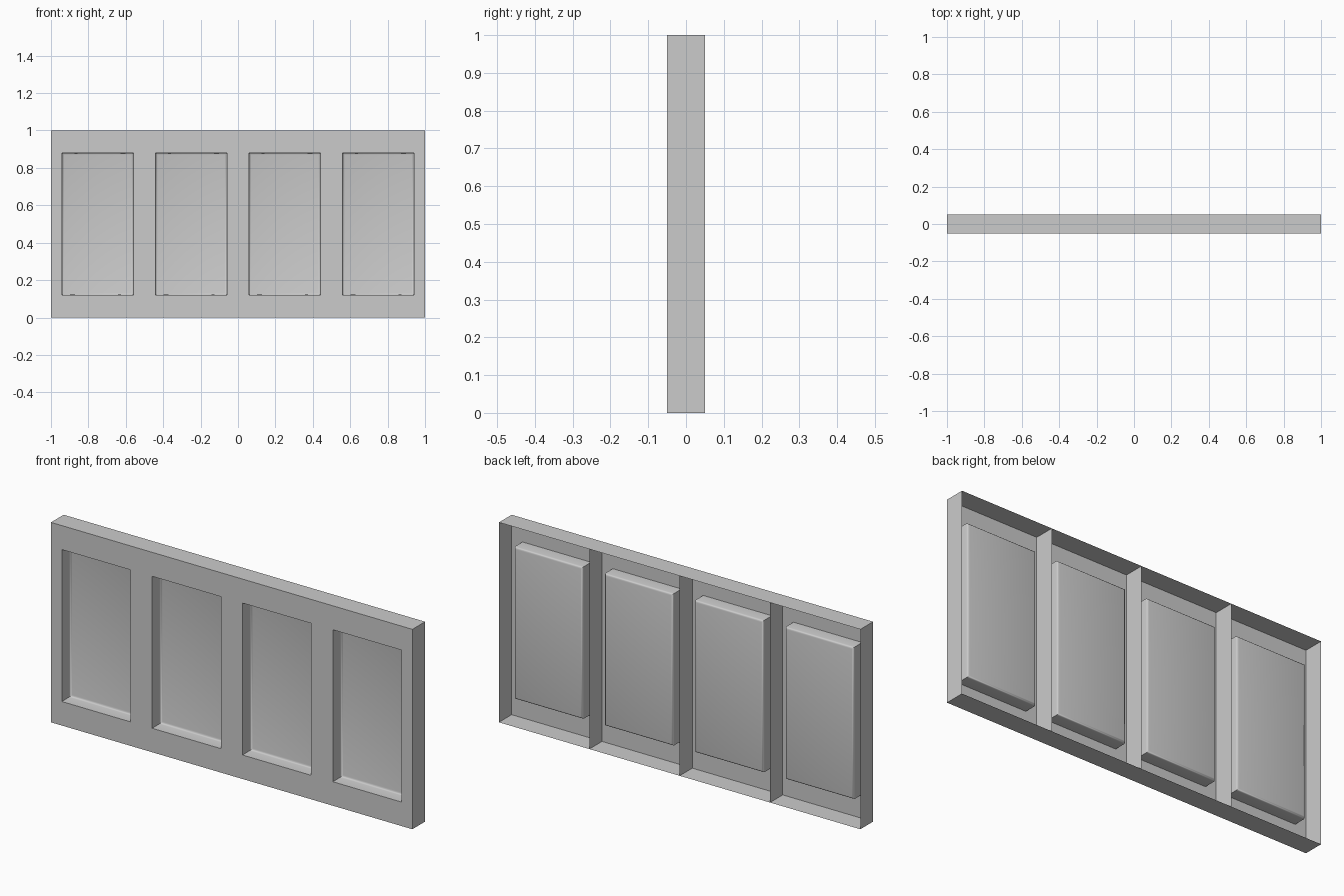
import bpy, bmesh

if "Cube" in bpy.data.objects:
    bpy.data.objects.remove(bpy.data.objects["Cube"])

W, H, D = 0.5, 1.0, 0.05          # panel width, height, half depth
MX, MZ, DEPTH = 0.06, 0.12, 0.067  # frame margins and recess depth


def make_panel(name, cx):
    bm = bmesh.new()

    def ring(mx, mz, y):
        x, z0, z1 = W / 2 - mx, mz, H - mz
        return [bm.verts.new((cx + sx * x, y, z)) for sx, z in
                ((-1, z0), (1, z0), (1, z1), (-1, z1))]

    # Open back rim, front outline, recess opening, recess floor
    rings = [ring(0, 0, D), ring(0, 0, -D), ring(MX, MZ, -D), ring(MX, MZ, -D + DEPTH)]
    for a, b in zip(rings, rings[1:]):
        for i in range(4):
            j = (i + 1) % 4
            bm.faces.new((a[i], a[j], b[j], b[i]))
    floor = bm.faces.new(rings[-1])

    # Soft edge where the recess walls meet the floor
    bmesh.ops.bevel(bm, geom=list(floor.edges), offset=0.01, segments=3,
                    profile=0.5, affect='EDGES')
    mesh = bpy.data.meshes.new(name)
    bm.to_mesh(mesh)
    bm.free()
    obj = bpy.data.objects.new(name, mesh)
    bpy.context.collection.objects.link(obj)
    bpy.ops.object.select_all(action='DESELECT')
    obj.select_set(True)
    bpy.context.view_layer.objects.active = obj
    bpy.ops.object.shade_smooth_by_angle(angle=0.6)


# Row of four wall panels
for k in range(4):
    make_panel(f"wall_panel_{k + 1}", -0.75 + k * W)
